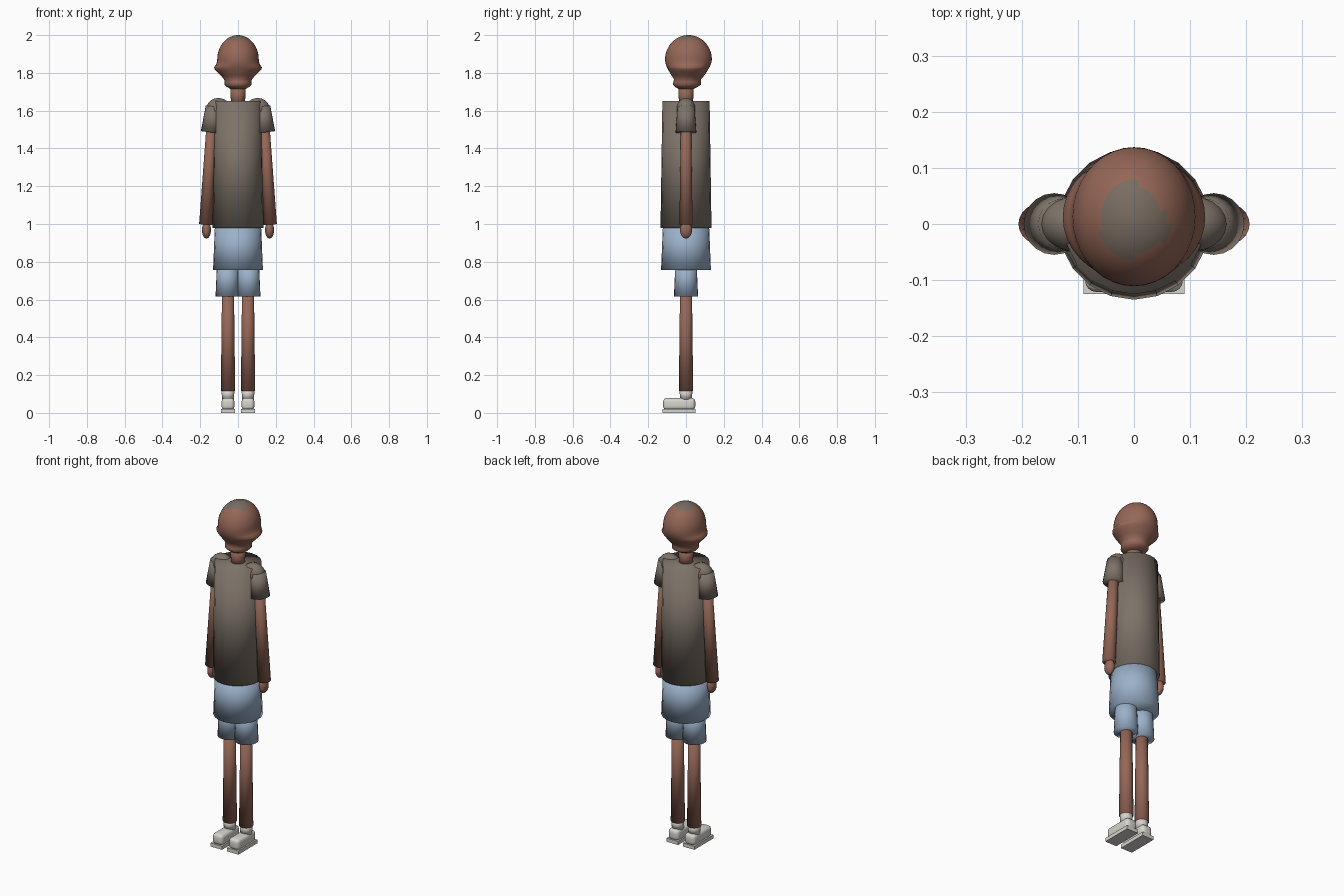
import bpy, bmesh, math
from mathutils import Vector, Matrix

if "Cube" in bpy.data.objects:
    bpy.data.objects.remove(bpy.data.objects["Cube"])


def material(name, rgb):
    m = bpy.data.materials.new(name)
    m.diffuse_color = (*rgb, 1)
    m.use_nodes = True
    m.node_tree.nodes["Principled BSDF"].inputs["Base Color"].default_value = m.diffuse_color
    return m


SKIN = material("brown skin", (0.30, 0.135, 0.095))
SHIRT = material("taupe shirt", (0.205, 0.17, 0.14))
HAIR = material("grey hair", (0.19, 0.15, 0.12))
DENIM = material("light blue shorts", (0.33, 0.44, 0.59))
WHITE = material("off white shoe", (0.68, 0.66, 0.61))


def finish(name, bm, mats, smooth=True):
    bmesh.ops.recalc_face_normals(bm, faces=bm.faces)
    me = bpy.data.meshes.new(name)
    bm.to_mesh(me)
    bm.free()
    for m in mats:
        me.materials.append(m)
    for p in me.polygons:
        p.use_smooth = smooth
    ob = bpy.data.objects.new(name, me)
    bpy.context.collection.objects.link(ob)
    return ob


def tube(name, p0, p1, r0, r1, mat, sides=20):
    """Capped cone from p0 (radius r0) to p1 (radius r1)."""
    a, b = Vector(p0), Vector(p1)
    d = b - a
    rot = Vector((0, 0, 1)).rotation_difference(d).to_matrix().to_4x4()
    bm = bmesh.new()
    bmesh.ops.create_cone(bm, cap_ends=True, segments=sides, radius1=r0, radius2=r1,
                          depth=d.length, matrix=Matrix.Translation((a + b) / 2) @ rot)
    return finish(name, bm, [mat])


def ellipsoid(name, c, r, mat):
    bm = bmesh.new()
    bmesh.ops.create_uvsphere(bm, u_segments=20, v_segments=12, radius=1,
                              matrix=Matrix.Translation(c) @ Matrix.Diagonal((*r, 1)))
    return finish(name, bm, [mat])


def box(name, lo, hi, mat, bevel=0.0):
    lo, hi = Vector(lo), Vector(hi)
    bm = bmesh.new()
    bmesh.ops.create_cube(bm, size=1, matrix=Matrix.Translation((lo + hi) / 2)
                          @ Matrix.Diagonal((*(hi - lo), 1)))
    if bevel:
        bmesh.ops.bevel(bm, geom=bm.edges[:], offset=bevel, segments=4, profile=0.5,
                        affect='EDGES', clamp_overlap=True)
    return finish(name, bm, [mat], bool(bevel))


# Head: elliptical rings (z, half width, half depth, y centre), then a dome
rings = [(1.715, 0.040, 0.040, 0.0), (1.725, 0.058, 0.058, 0.002), (1.738, 0.071, 0.075, 0.005),
         (1.752, 0.071, 0.073, 0.006), (1.765, 0.073, 0.071, 0.008), (1.785, 0.090, 0.086, 0.010),
         (1.805, 0.110, 0.099, 0.011), (1.82, 0.124, 0.107, 0.011), (1.83, 0.127, 0.113, 0.012),
         (1.842, 0.117, 0.118, 0.012), (1.855, 0.112, 0.122, 0.013)]
N = 14
for i in range(N):
    a = i / N * math.pi / 2
    k = math.cos(a)
    rings.append((1.87 + 0.13 * math.sin(a), 0.110 * k, 0.124 * k, 0.013))
SEG = 36
bm = bmesh.new()
loops = [[bm.verts.new((rx * math.cos(2 * math.pi * j / SEG),
                        cy + ry * math.sin(2 * math.pi * j / SEG), z)) for j in range(SEG)]
         for z, rx, ry, cy in rings]
for l0, l1 in zip(loops, loops[1:]):
    for j in range(SEG):
        bm.faces.new((l0[j], l0[(j + 1) % SEG], l1[(j + 1) % SEG], l1[j]))
bm.faces.new(loops[0])
crown = bm.verts.new((0, 0.013, 2.0))
for j in range(SEG):
    bm.faces.new((loops[-1][j], loops[-1][(j + 1) % SEG], crown))
# Irregular hair patch on the crown
for f in bm.faces:
    c = f.calc_center_median()
    x, y = c.x + 0.003, c.y - 0.005
    t = math.atan2(y, x)
    if c.z > 1.93 and math.hypot(x, y * 0.87) < 0.059 + 0.006 * math.sin(3 * t + 2.2):
        f.material_index = 1
finish("head", bm, [SKIN, HAIR])
tube("neck", (0, 0, 1.62), (0, 0, 1.735), 0.036, 0.042, SKIN)

# Torso and shorts
tube("shirt_body", (0, 0, 0.98), (0, 0, 1.65), 0.135, 0.125, SHIRT)
tube("shorts_hip", (0, 0, 0.757), (0, 0, 1.0), 0.132, 0.122, DENIM)

for side, s in (("left", 1), ("right", -1)):
    # Arms
    ellipsoid(side + "_shoulder", (s * 0.104, 0, 1.612), (0.063, 0.050, 0.055), SHIRT)
    tube(side + "_sleeve", (s * 0.142, 0, 1.485), (s * 0.126, 0, 1.622), 0.055, 0.045, SHIRT)
    tube(side + "_arm", (s * 0.171, 0, 0.997), (s * 0.135, 0, 1.6), 0.035, 0.026, SKIN)
    ellipsoid(side + "_hand", (s * 0.167, 0, 0.968), (0.024, 0.032, 0.045), SKIN)
    # Legs
    tube(side + "_shorts_leg", (s * 0.055, 0, 0.615), (s * 0.055, 0, 0.80), 0.064, 0.056, DENIM)
    tube(side + "_leg", (s * 0.053, 0, 0.115), (s * 0.053, 0, 0.70), 0.038, 0.031, SKIN)
    # Socks and shoes
    tube(side + "_sock", (s * 0.053, 0, 0.07), (s * 0.053, 0, 0.125), 0.032, 0.034, WHITE)
    xs = sorted((s * 0.019, s * 0.087))
    box(side + "_shoe", (xs[0], -0.121, 0.015), (xs[1], 0.049, 0.079), WHITE, 0.02)
    xs = sorted((s * 0.016, s * 0.090))
    box(side + "_sole", (xs[0], -0.125, 0.0), (xs[1], 0.051, 0.021), WHITE)
